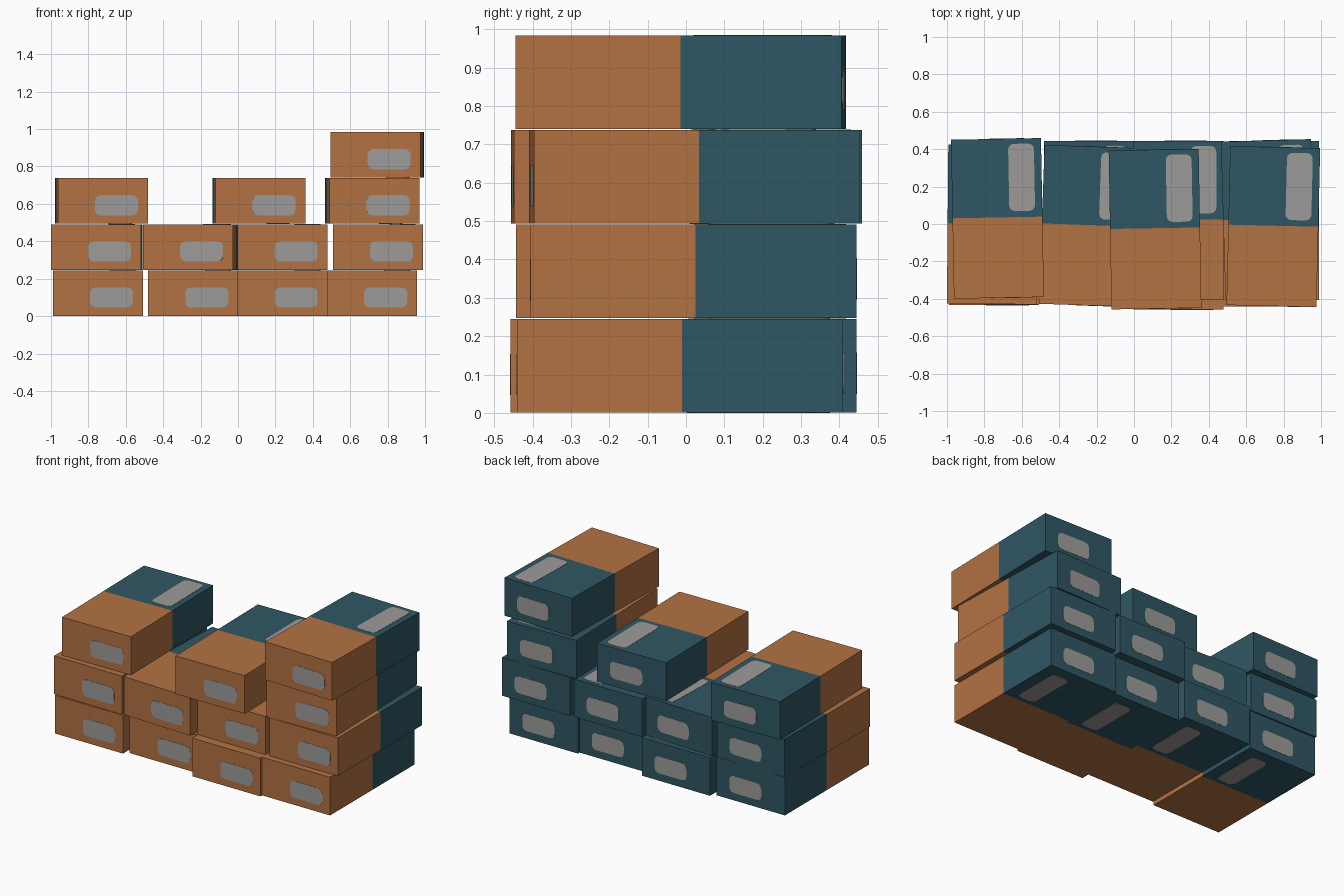
import bpy, bmesh, math
from mathutils import Vector

if "Cube" in bpy.data.objects:
    bpy.data.objects.remove(bpy.data.objects["Cube"])

W, D, PITCH = 0.481, 0.85, 0.2463   # box width, depth, layer height
LIP = 0.0015                        # label plate thickness
SPLIT = 0.005                       # y where orange meets teal


def material(name, rgb):
    m = bpy.data.materials.new(name)
    m.diffuse_color = (*rgb, 1)
    m.use_nodes = True
    m.node_tree.nodes["Principled BSDF"].inputs["Base Color"].default_value = m.diffuse_color
    return m


mats = [material("orange_card", (0.448, 0.168, 0.055)),
        material("dark_teal_card", (0.028, 0.095, 0.127)),
        material("grey_label", (0.335, 0.33, 0.32))]


def add_label(bm, centre, u, v, hu, hv, r=0.03):
    """Rounded thin plate lying on a box face; u x v points outward."""
    u, v, c = Vector(u), Vector(v), Vector(centre)
    n = u.cross(v)
    pts = []
    for k, (sx, sy) in enumerate([(1, 1), (-1, 1), (-1, -1), (1, -1)]):
        for s in range(4):
            a = math.radians(90 * k + 30 * s)
            pts.append(c + u * (sx * (hu - r) + r * math.cos(a))
                       + v * (sy * (hv - r) + r * math.sin(a)))
    low = [bm.verts.new(p) for p in pts]
    top = [bm.verts.new(p + n * LIP) for p in pts]
    faces = [bm.faces.new(top)]
    for i in range(len(pts)):
        j = (i + 1) % len(pts)
        faces.append(bm.faces.new((low[i], low[j], top[j], top[i])))
    for f in faces:
        f.material_index = 2


# Shared box mesh: two-tone body with four labels
bm = bmesh.new()
bmesh.ops.create_cube(bm, size=1)
H = PITCH - 2 * LIP
bmesh.ops.scale(bm, vec=(W, D, H), verts=bm.verts)
bmesh.ops.bisect_plane(bm, geom=bm.verts[:] + bm.edges[:] + bm.faces[:],
                       plane_co=(0, SPLIT, 0), plane_no=(0, 1, 0))
for f in bm.faces:
    f.material_index = 1 if f.calc_center_median().y > SPLIT else 0
add_label(bm, (0.073, -D / 2, -0.023), (1, 0, 0), (0, 0, 1), 0.115, 0.054)    # front
add_label(bm, (0.037, D / 2, -0.020), (-1, 0, 0), (0, 0, 1), 0.113, 0.054)    # back
add_label(bm, (0.133, 0.217, H / 2), (1, 0, 0), (0, 1, 0), 0.069, 0.180)      # top
add_label(bm, (0.105, 0.195, -H / 2), (1, 0, 0), (0, -1, 0), 0.060, 0.160)    # bottom
mesh = bpy.data.meshes.new("box")
bm.to_mesh(mesh)
bm.free()
for m in mats:
    mesh.materials.append(m)

# Stack: (x, y, turn in degrees) for each layer, bottom to top
layers = [
    [(-0.749, -0.008, 0), (-0.240, 0.020, 0), (0.238, -0.032, 0), (0.717, -0.015, 0)],
    [(-0.756, -0.003, -0.5), (-0.2525, -0.010, -2), (0.238, 0.020, 0), (0.7475, 0.020, 0)],
    [(-0.730, 0.030, 1.07), (0.1125, -0.0275, 1), (0.7175, 0.022, 1.7)],
    [(0.745, -0.014, -1.35)],
]
for i, layer in enumerate(layers):
    for j, (x, y, turn) in enumerate(layer):
        ob = bpy.data.objects.new(f"box_layer{i + 1}_{j + 1}", mesh)
        ob.location = (x, y, (i + 0.5) * PITCH)
        ob.rotation_euler.z = math.radians(turn)
        bpy.context.collection.objects.link(ob)
